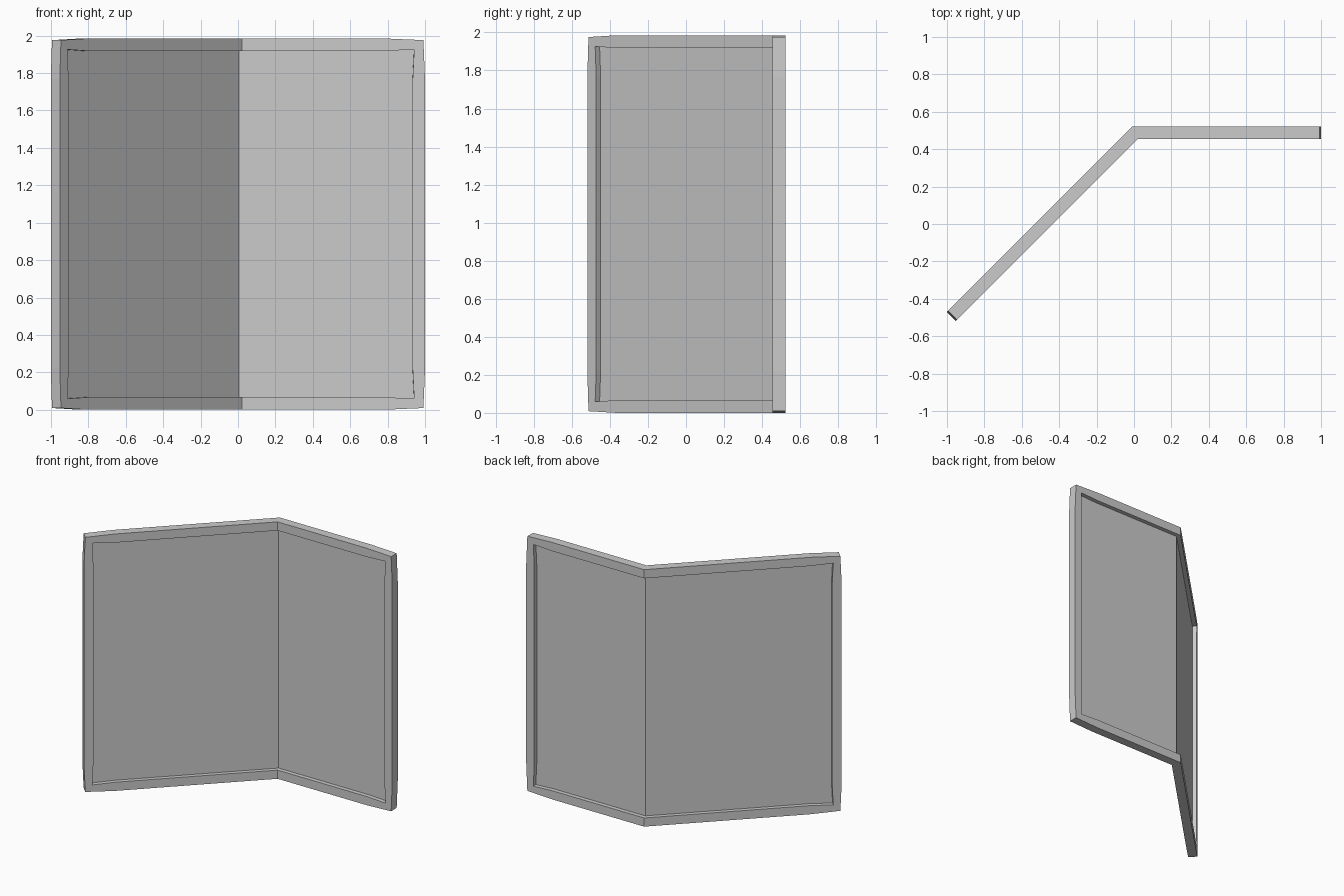
import bpy, bmesh
from mathutils import Vector

if "Cube" in bpy.data.objects:
    bpy.data.objects.remove(bpy.data.objects["Cube"])

H = 1.985                      # overall height
LEFT, RIGHT = 1.39, 0.994      # lengths of the two wings from the fold
FOLD = Vector((0.006, 0.488))  # centre line of the fold, seen from above
S = 0.70711
WINGS = {-1: (Vector((-S, -S)), LEFT), 1: (Vector((1, 0)), RIGHT)}
NORMALS = {-1: Vector((-S, S)), 1: Vector((0, 1))}
MITRE = Vector((-0.41421, 1))  # mitred offset direction at the fold


def place(u, z, off):
    """Bend a flat point (u along the wings, z up) around the fold."""
    side = -1 if u < 0 else 1
    direction, length = WINGS[side]
    start = FOLD + MITRE * off
    end = FOLD + direction * length + NORMALS[side] * off
    p = start.lerp(end, abs(u) / length)
    return (p.x, p.y, z)


def outline(m, c, k=0.22):
    """Loop inset by m along the sides and c at the corners."""
    def half(w):
        return [(w - k, m), (w - c, c), (w - m, k),
                (w - m, H - k), (w - c, H - c), (w - k, H - m)]
    right = [(0, m)] + half(RIGHT) + [(0, H - m)]
    return right + [(-u, z) for u, z in reversed(half(LEFT))]


def finish(bm, name):
    bmesh.ops.recalc_face_normals(bm, faces=bm.faces)
    mesh = bpy.data.meshes.new(name)
    bm.to_mesh(mesh)
    bm.free()
    bpy.context.collection.objects.link(bpy.data.objects.new(name, mesh))


def add_loop(bm, pts, off):
    return [bm.verts.new(place(u, z, off)) for u, z in pts]


def bridge(bm, a, b):
    for i in range(len(a)):
        j = (i + 1) % len(a)
        bm.faces.new((a[i], a[j], b[j], b[i]))


outer, inner = outline(0, 0.009), outline(0.067, 0.059)

# Folded frame: four loops joined into a closed ring
bm = bmesh.new()
loops = [add_loop(bm, pts, off) for pts, off in
         ((outer, 0.034), (outer, -0.034), (inner, -0.034), (inner, 0.034))]
for i in range(4):
    bridge(bm, loops[i], loops[(i + 1) % 4])
finish(bm, "frame")

# Thin pane set midway in the frame, creased at the fold
bm = bmesh.new()
back, front = add_loop(bm, inner, 0.0015), add_loop(bm, inner, -0.0015)
bridge(bm, back, front)
for loop in (back, front):
    bm.faces.new(loop[:8])
    bm.faces.new(loop[7:] + loop[:1])
finish(bm, "pane")
